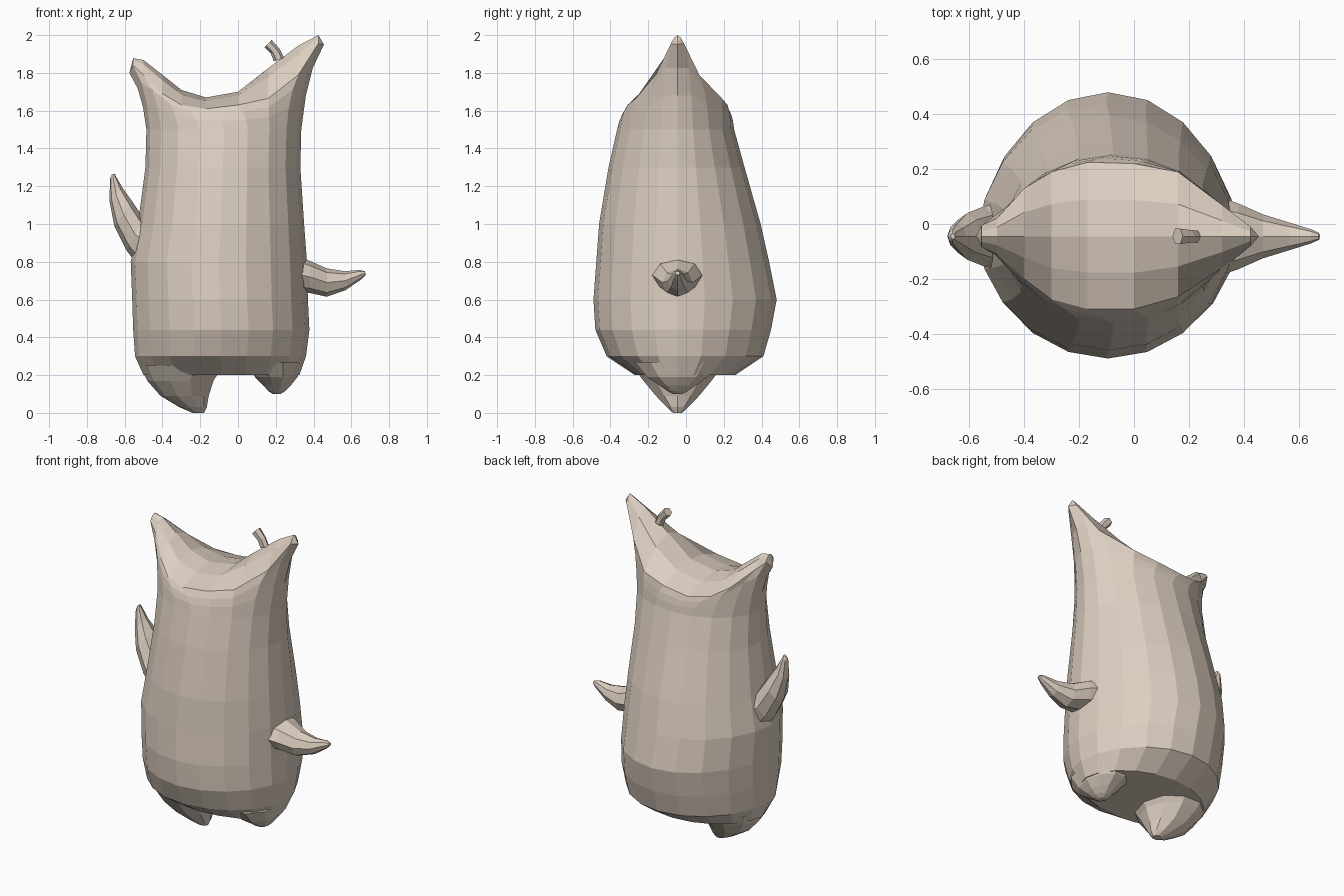
import bpy, bmesh
from math import sin, cos, pi

if "Cube" in bpy.data.objects:
    bpy.data.objects.remove(bpy.data.objects["Cube"])

YC = -0.045          # depth of the ridge line shared by every part
N = 10               # stations from left to right on each half of the body

skin = bpy.data.materials.new("skin")
skin.diffuse_color = (0.72, 0.62, 0.53, 1)
skin.use_nodes = True
skin.node_tree.nodes["Principled BSDF"].inputs["Base Color"].default_value = skin.diffuse_color


def finish(name, bm):
    bmesh.ops.recalc_face_normals(bm, faces=bm.faces[:])
    me = bpy.data.meshes.new(name)
    bm.to_mesh(me)
    bm.free()
    me.materials.append(skin)
    ob = bpy.data.objects.new(name, me)
    bpy.context.collection.objects.link(ob)
    return ob


def bridge(bm, a, b):
    n = len(a)
    for i in range(n):
        j = (i + 1) % n
        bm.faces.new((a[i], a[j], b[j], b[i]))


def tube(name, rings, sides=8):
    """Loft of ellipses; each is two (x, z) outline points and a half depth."""
    bm = bmesh.new()
    loops = []
    for (px, pz), (qx, qz), hy in rings:
        loop = []
        for i in range(sides):
            a = 2 * pi * i / sides
            t = (1 - cos(a)) / 2
            loop.append(bm.verts.new((px + (qx - px) * t, YC + hy * sin(a),
                                      pz + (qz - pz) * t)))
        loops.append(loop)
    for a, b in zip(loops, loops[1:]):
        bridge(bm, a, b)
    bm.faces.new(loops[0])
    bm.faces.new(loops[-1])
    return finish(name, bm)


# Body: rings of z, left x, right x, front y, back y
levels = [(0.20, -0.50, 0.325, -0.27, 0.26), (0.30, -0.545, 0.36, -0.42, 0.41),
          (0.44, -0.555, 0.378, -0.48, 0.45), (0.60, -0.56, 0.37, -0.49, 0.48),
          (0.80, -0.568, 0.365, -0.475, 0.44), (1.00, -0.53, 0.35, -0.46, 0.395),
          (1.30, -0.49, 0.33, -0.41, 0.31), (1.50, -0.485, 0.335, -0.365, 0.255)]

# Top rim with the two pointed ears: x, front y, back y, rim z, ridge z
top = [(-0.575, YC, YC, 1.80, 1.80), (-0.555, -0.085, -0.005, 1.84, 1.878),
       (-0.50, -0.11, 0.02, 1.79, 1.868), (-0.40, -0.20, 0.13, 1.69, 1.79),
       (-0.30, -0.275, 0.19, 1.63, 1.71), (-0.17, -0.31, 0.225, 1.61, 1.67),
       (0.00, -0.31, 0.22, 1.63, 1.70), (0.16, -0.265, 0.19, 1.665, 1.825),
       (0.32, -0.16, 0.07, 1.79, 1.945), (0.425, -0.08, -0.01, 1.955, 2.0),
       (0.455, YC, YC, 1.95, 1.95)]


def station(i):
    """Ring index to (station, is_front): along the front, then back again."""
    return (i, True) if i <= N else (2 * N - i, False)


def ring_points(z, xl, xr, yf, yb):
    pts = []
    for i in range(2 * N):
        k, front = station(i)
        a = pi * k / N
        x = (xl + xr) / 2 - (xr - xl) / 2 * cos(a)
        depth = ((yf if front else yb) - YC) * max(sin(a), 0) ** 1.1
        pts.append((x, YC + depth, z))
    return pts


rows = [ring_points(*l) for l in levels]
rim = []
for i in range(2 * N):
    k, front = station(i)
    x, yf, yb, z, _ = top[k]
    rim.append((x, yf if front else yb, z))
for fxy, fz in ((0.2, 0.4), (0.5, 0.72)):
    rows.append([(a[0] + (b[0] - a[0]) * fxy, a[1] + (b[1] - a[1]) * fxy,
                  a[2] + (b[2] - a[2]) * fz) for a, b in zip(rows[7], rim)])
rows.append(rim)

bm = bmesh.new()
loops = [[bm.verts.new(p) for p in row] for row in rows]
for a, b in zip(loops, loops[1:]):
    bridge(bm, a, b)
bm.faces.new(loops[0])

# Saddle between the ears: strips from front rim over the ridge to back rim
last = loops[-1]
strips = []
for k in range(1, N):
    x, yf, yb, z, zr = top[k]
    zm = z + 0.7 * (zr - z)
    strips.append([last[k], bm.verts.new((x, (yf + YC) / 2, zm)),
                   bm.verts.new((x, YC, zr)),
                   bm.verts.new((x, (yb + YC) / 2, zm)), last[2 * N - k]])
for a, b in zip(strips, strips[1:]):
    for j in range(4):
        bm.faces.new((a[j], b[j], b[j + 1], a[j + 1]))
for tip, s in ((last[0], strips[0]), (last[N], strips[-1])):
    for j in range(4):
        bm.faces.new((tip, s[j], s[j + 1]))
finish("body", bm)

# Feet
tube("left_foot", [((-0.52, 0.25), (-0.08, 0.25), 0.25),
                   ((-0.48, 0.17), (-0.13, 0.17), 0.19),
                   ((-0.41, 0.09), (-0.155, 0.09), 0.12),
                   ((-0.31, 0.03), (-0.165, 0.03), 0.06),
                   ((-0.24, 0.0), (-0.18, 0.0), 0.025)], 10)
tube("right_foot", [((0.04, 0.27), (0.345, 0.27), 0.24),
                    ((0.09, 0.19), (0.315, 0.19), 0.17),
                    ((0.135, 0.145), (0.28, 0.145), 0.10),
                    ((0.16, 0.115), (0.25, 0.115), 0.055),
                    ((0.185, 0.10), (0.225, 0.10), 0.025)], 10)

# Arms
tube("right_arm", [((0.32, 0.64), (0.32, 0.825), 0.14),
                   ((0.38, 0.635), (0.38, 0.805), 0.12),
                   ((0.47, 0.615), (0.47, 0.765), 0.08),
                   ((0.57, 0.65), (0.565, 0.75), 0.05),
                   ((0.65, 0.705), (0.645, 0.757), 0.025),
                   ((0.677, 0.73), (0.672, 0.75), 0.012)])
tube("left_arm", [((-0.53, 0.78), (-0.46, 1.04), 0.12),
                  ((-0.59, 0.86), (-0.50, 1.03), 0.11),
                  ((-0.655, 0.99), (-0.56, 1.12), 0.085),
                  ((-0.68, 1.12), (-0.61, 1.19), 0.045),
                  ((-0.678, 1.24), (-0.645, 1.25), 0.022),
                  ((-0.668, 1.262), (-0.652, 1.266), 0.010)])

# Small stub on the taller ear
tube("ear_stub", [((0.19, 1.86), (0.245, 1.88), 0.025),
                  ((0.175, 1.90), (0.222, 1.925), 0.026),
                  ((0.14, 1.935), (0.178, 1.975), 0.032)], 6)
